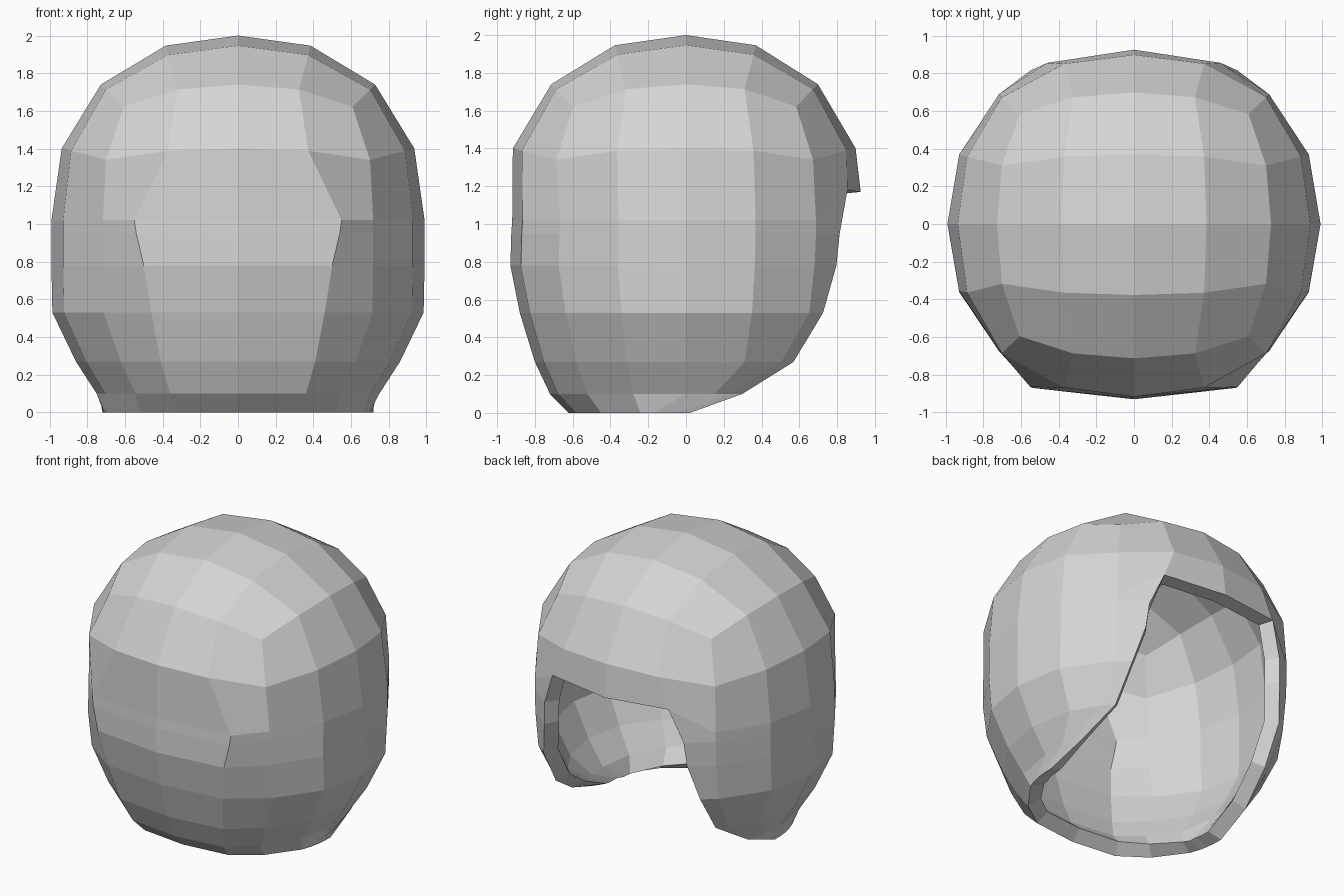
import bpy, bmesh
from math import sin, cos, sqrt, radians, atan2, degrees
from mathutils import Vector

cube = bpy.data.objects.get("Cube")
if cube:
    bpy.data.objects.remove(cube)

grey = bpy.data.materials.new("plain grey")
grey.use_nodes = True
colour = (0.66, 0.66, 0.66, 1)
grey.diffuse_color = colour
grey.node_tree.nodes["Principled BSDF"].inputs["Base Color"].default_value = colour

MID = 1.02      # height where the dome meets the skirt


def unit_power(d, p):
    """Scale a direction onto a slightly boxy unit sphere."""
    return d / sum(abs(c) ** p for c in d) ** (1 / p)


def cube_to_sphere(co):
    """Round a cube point while keeping the grid lines nearly straight."""
    x, y, z = (c * (1.1 - 0.1 * c * c) for c in co)

    def bend(a, b, c):
        return a * sqrt(max(0, 1 - b * b / 2 - c * c / 2 + b * b * c * c / 3))
    return Vector((bend(x, y, z), bend(y, z, x), bend(z, x, y)))


def skirt_point(k, height, side, back, front, rim, panel):
    """Column k of a skirt ring, counted from the opening rim to the back."""
    s = 1 if k > 0 else -1
    if abs(k) == 8:
        return Vector((0, -back, height))
    if abs(k) == 7:     # edge of the broad, flat back panel
        return Vector((s * panel, -back * 0.94, height))
    step = abs(k) - 1
    a = radians(rim if step == 0 else max(22.5 * abs(k), rim + 6 * step))
    d = unit_power(Vector((sin(a), cos(a), 0)), 2.15)
    return Vector((s * d.x * side, d.y * (front if d.y > 0 else back), height))


# Dome: upper half of a gridded cube, rounded
bm = bmesh.new()
bmesh.ops.create_cube(bm, size=2)
bmesh.ops.subdivide_edges(bm, edges=bm.edges[:], cuts=3, use_grid_fill=True)
bmesh.ops.delete(bm, geom=[v for v in bm.verts if v.co.z < -0.1], context='VERTS')
equator = {}
for v in bm.verts:
    d = cube_to_sphere(v.co)
    if abs(d.z) < 0.01:
        equator[round(degrees(atan2(d.x, d.y)) / 22.5)] = v
    d = unit_power(d, 2.25)
    y = d.y * (0.95 if d.y > 0 else 0.97)
    v.co = (d.x * 0.99, max(y, -0.92), MID + d.z * 0.98)

# The back column may be found at either end of the angle range
back_vert = equator.pop(-8, None) or equator[8]
equator[8] = back_vert

# Skirt rings: height, half width, back depth, front depth, rim angle, panel
rings = [
    (MID, 0.99, 0.92, 0.95, 32, 0.55),
    (0.95, 0.99, 0.925, 0.95, 33, 0.54),
    (0.78, 0.99, 0.93, 0.94, 34, 0.50),
    (0.53, 0.985, 0.88, 0.90, 38, 0.46),
    (0.27, 0.86, 0.80, 0.80, 46, 0.41),
    (0.10, 0.75, 0.72, 0.72, 66, 0.36),
    (0.00, 0.72, 0.62, 0.62, 88, 0.33),
]
for k, v in equator.items():
    if abs(k) > 1:
        v.co = skirt_point(k, *rings[0])

# Fringe: overhanging lip above the opening
equator[0].co = (0, 0.925, 1.17)
for s in (-1, 1):
    equator[s].co = (0.46 * s, 0.855, 1.18)

# Columns run from one rim round the back to the other rim
columns = list(range(1, 9)) + list(range(-7, 0))
upper = [equator[k] for k in columns]
for ring in rings[1:]:
    lower = [bm.verts.new(skirt_point(k, *ring)) for k in columns]
    for i in range(len(columns) - 1):
        bm.faces.new((upper[i], upper[i + 1], lower[i + 1], lower[i]))
    upper = lower

bmesh.ops.recalc_face_normals(bm, faces=bm.faces[:])
# Make sure the top faces outward
top = max(bm.faces, key=lambda f: f.calc_center_median().z)
if top.normal.z < 0:
    bmesh.ops.reverse_faces(bm, faces=bm.faces[:])

mesh = bpy.data.meshes.new("hair_shell")
bm.to_mesh(mesh)
bm.free()
mesh.materials.append(grey)
shell = bpy.data.objects.new("hair_shell", mesh)
bpy.context.collection.objects.link(shell)

# Wall thickness grows inward
wall = shell.modifiers.new("wall", 'SOLIDIFY')
wall.thickness = 0.1
wall.offset = -1
